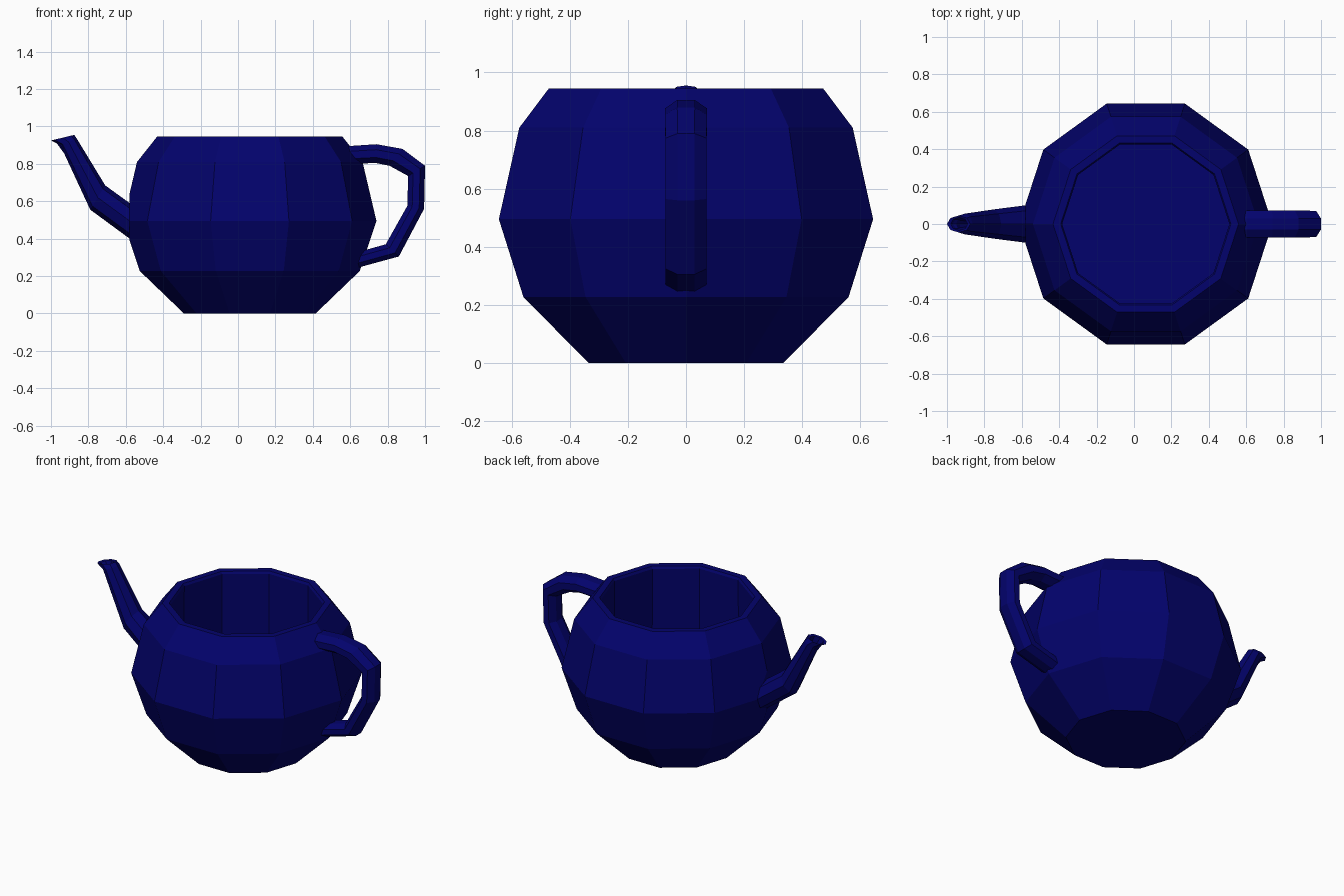
import bpy, bmesh
from math import cos, sin, pi
from mathutils import Vector

cube = bpy.data.objects.get("Cube")
if cube:
    bpy.data.objects.remove(cube, do_unlink=True)

navy = bpy.data.materials.new("navy glaze")
navy.use_nodes = True
color = (0.0008, 0.0008, 0.15, 1)
navy.diffuse_color = color
navy.node_tree.nodes["Principled BSDF"].inputs["Base Color"].default_value = color


def loft(bm, rings):
    """Skin a list of equal point rings and cap both ends."""
    loops = [[bm.verts.new(p) for p in ring] for ring in rings]
    n = len(loops[0])
    for a, b in zip(loops, loops[1:]):
        for i in range(n):
            j = (i + 1) % n
            bm.faces.new((a[i], a[j], b[j], b[i]))
    bm.faces.new(loops[0][::-1])
    bm.faces.new(loops[-1])


def finish(name, bm):
    bmesh.ops.recalc_face_normals(bm, faces=bm.faces)
    mesh = bpy.data.meshes.new(name)
    bm.to_mesh(mesh)
    bm.free()
    mesh.materials.append(navy)
    obj = bpy.data.objects.new(name, mesh)
    bpy.context.collection.objects.link(obj)
    return obj


def tube(name, sections, sides=8, turn=0.0):
    """Tube whose sections are (outer x, outer z, inner x, inner z, half width)."""
    rings = []
    for ox, oz, ix, iz, w in sections:
        mid = Vector((ox + ix, 0, oz + iz)) / 2
        arm = Vector((ox - ix, 0, oz - iz)) / 2
        ring = []
        for i in range(sides):
            a = 2 * pi * (i + turn) / sides
            # a half-turned section is stretched so its flats reach the outline
            k = 1 / cos(pi * turn / sides * 2)
            ring.append(mid + arm * cos(a) * k + Vector((0, w * sin(a) * k, 0)))
        rings.append(ring)
    bm = bmesh.new()
    loft(bm, rings)
    return finish(name, bm)


# Ten-sided hollow pot: outside wall, rim, straight inside wall, floor
CENTER_X = 0.063
profile = [(0.352, 0), (0.588, 0.227), (0.677, 0.495), (0.603, 0.81),
           (0.496, 0.945), (0.455, 0.945), (0.447, 0.93), (0.45, 0.15)]
bm = bmesh.new()
loft(bm, [[(CENTER_X + r * cos(2 * pi * i / 10), r * sin(2 * pi * i / 10), z)
           for i in range(10)] for r, z in profile])
# Flat seat where the spout meets the pot
cut = bmesh.ops.bisect_plane(bm, geom=bm.verts[:] + bm.edges[:] + bm.faces[:],
                             plane_co=(-0.58, 0, 0), plane_no=(-1, 0, 0),
                             clear_outer=True)
seat = [e for e in cut["geom_cut"] if isinstance(e, bmesh.types.BMEdge)]
bmesh.ops.holes_fill(bm, edges=seat, sides=0)
finish("pot_body", bm)

# Spout with a pointed pouring lip and a narrowing bore
tube("spout", [(-0.579, 0.40, -0.579, 0.59, 0.10),
               (-0.79, 0.555, -0.71, 0.685, 0.078),
               (-0.95, 0.90, -0.862, 0.935, 0.055),
               (-1.0, 0.925, -0.875, 0.955, 0.045),
               (-0.98, 0.925, -0.89, 0.947, 0.035),
               (-0.83, 0.72, -0.81, 0.73, 0.008)])

# Angular loop handle
tube("handle", [(0.59, 0.895, 0.62, 0.80, 0.073),
                (0.74, 0.905, 0.735, 0.805, 0.073),
                (0.88, 0.88, 0.81, 0.79, 0.073),
                (1.0, 0.79, 0.91, 0.735, 0.07),
                (0.995, 0.56, 0.905, 0.575, 0.07),
                (0.86, 0.305, 0.79, 0.37, 0.07),
                (0.63, 0.242, 0.63, 0.325, 0.07)], turn=0.5)
